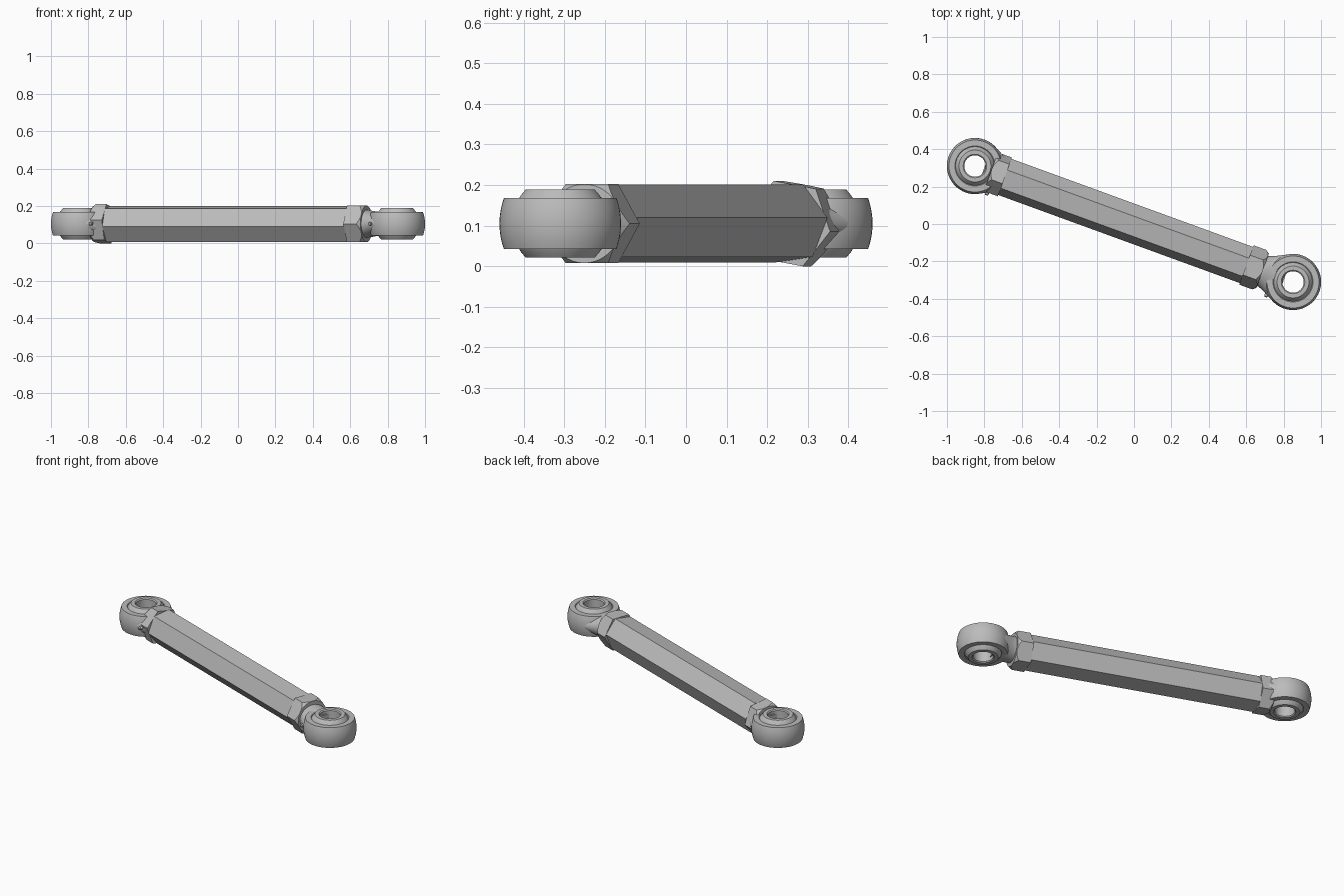
import bpy, bmesh, math
from mathutils import Matrix

cube = bpy.data.objects.get("Cube")
if cube:
    bpy.data.objects.remove(cube)

# One bare metal colour
steel = bpy.data.materials.new("grey steel")
steel.use_nodes = True
GREY = (0.5, 0.5, 0.5, 1)
steel.diffuse_color = GREY
steel.node_tree.nodes["Principled BSDF"].inputs["Base Color"].default_value = GREY

# The rod lies along local x, then is turned about z and lifted
PLACE = Matrix.Translation((0, 0, 0.105)) @ Matrix.Rotation(math.radians(-20.03), 4, "Z")
EYE = 0.905


def loft(name, rings, cap=True, loop=False):
    """Skin a list of equal rings of points."""
    bm = bmesh.new()
    rows = [[bm.verts.new(p) for p in ring] for ring in rings]
    n = len(rows[0])
    pairs = list(zip(rows, rows[1:])) + ([(rows[-1], rows[0])] if loop else [])
    for a, b in pairs:
        for i in range(n):
            j = (i + 1) % n
            bm.faces.new((a[i], a[j], b[j], b[i]))
    if cap:
        bm.faces.new(rows[0])
        bm.faces.new(rows[-1])
    bmesh.ops.recalc_face_normals(bm, faces=bm.faces)
    mesh = bpy.data.meshes.new(name)
    bm.to_mesh(mesh)
    bm.free()
    mesh.materials.append(steel)
    ob = bpy.data.objects.new(name, mesh)
    bpy.context.collection.objects.link(ob)
    ob.matrix_world = PLACE
    bpy.ops.object.select_all(action="DESELECT")
    ob.select_set(True)
    bpy.context.view_layer.objects.active = ob
    bpy.ops.object.shade_smooth_by_angle(angle=math.radians(28))
    return ob


def angles(n, turn=0.0):
    return [math.radians(turn) + math.tau * i / n for i in range(n)]


def oval(x, ry, rz, n=48, turn=0.0):
    """Cross-section of the rod at x."""
    return [(x, ry * math.cos(a), rz * math.sin(a)) for a in angles(n, turn)]


def lathe(name, cx, profile):
    """Spin a closed (radius, height) profile about a vertical axis."""
    loft(name, [[(cx + r * math.cos(a), r * math.sin(a), z) for a in angles(64)]
                for r, z in profile], cap=False, loop=True)


def nut(name, x_in, x_out, turn, corner=0.112):
    """Hexagonal nut with a conical chamfer on its outer end."""
    flat = corner * math.cos(math.pi / 6)
    out = 1 if x_out > x_in else -1
    rings = [[], [], []]
    for a in angles(72):
        r = flat / math.cos(a % (math.pi / 3) - math.pi / 6)
        cut = r - flat
        b = a + math.radians(turn)
        for ring, (x, rad) in zip(rings, ((x_in, r), (x_out - out * cut * 1.3, r), (x_out, flat))):
            ring.append((x, rad * math.cos(b), rad * math.sin(b)))
    loft(name, rings)


# Hexagonal bar and lock nuts
loft("hex_bar", [oval(x, 0.104, 0.104, 6, 8) for x in (-0.735, 0.64)])
nut("left_lock_nut", 0.64, 0.732, 0)
nut("right_lock_nut", -0.735, -0.815, -10)

# Rod ends: eye, ball, shank and grease nipple
eye = [(0.1, -0.055), (0.107, -0.063)]
eye += [(0.139 + 0.011 * (1 - (k / 5) ** 2), 0.063 * k / 5) for k in range(-5, 6)]
eye += [(0.107, 0.063), (0.1, 0.055)]

ball = [(0.057, -0.078), (0.063, -0.084)]
ball += [(math.sqrt(0.1195 ** 2 - z * z), z) for z in (0.084 * k / 6 for k in range(-6, 7))]
ball += [(0.063, 0.084), (0.057, 0.078)]

shank = [(0.05, 0.139, 0.059), (0.09, 0.122, 0.062), (0.12, 0.106, 0.066),
         (0.15, 0.092, 0.071), (0.175, 0.085, 0.075), (0.25, 0.085, 0.075)]

for side, s in (("left", 1), ("right", -1)):
    lathe(side + "_eye", s * EYE, eye)
    lathe(side + "_ball", s * EYE, ball)
    loft(side + "_shank", [oval(s * (EYE - d), ry, rz) for d, ry, rz in shank])
    loft(side + "_grease_nipple",
         [[(s * 0.795 + r * math.cos(a), y, r * math.sin(a)) for a in angles(16)]
          for y, r in ((-0.09, 0.01), (-0.121, 0.01), (-0.126, 0.006))])
